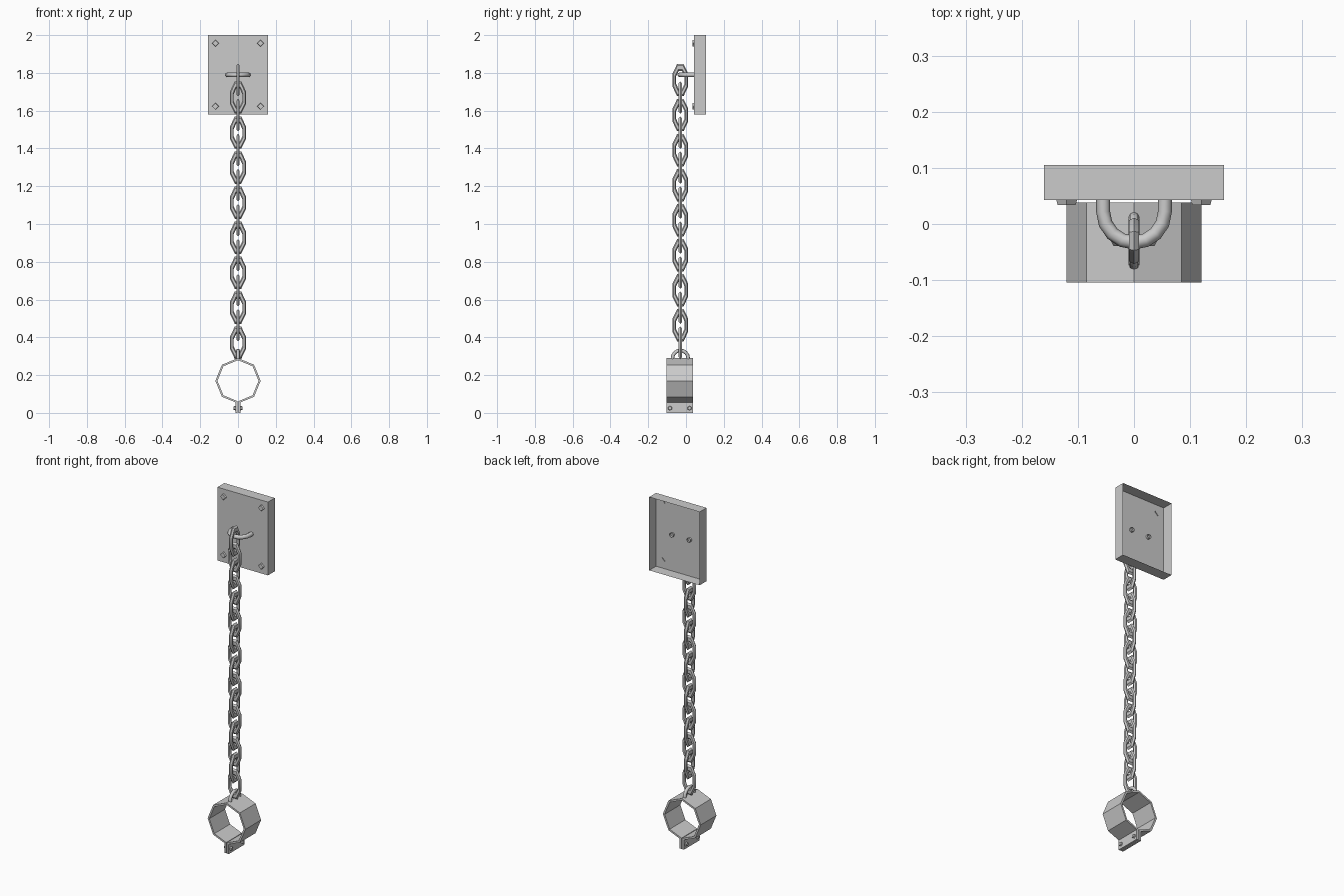
import bpy, bmesh
from math import sin, cos, pi
from mathutils import Vector, Matrix

if "Cube" in bpy.data.objects:
    bpy.data.objects.remove(bpy.data.objects["Cube"])

CY = -0.03  # y of the chain axis


def finish(bm, name, smooth=None):
    bmesh.ops.recalc_face_normals(bm, faces=bm.faces)
    me = bpy.data.meshes.new(name)
    bm.to_mesh(me)
    bm.free()
    ob = bpy.data.objects.new(name, me)
    bpy.context.collection.objects.link(ob)
    if smooth:
        bpy.ops.object.select_all(action='DESELECT')
        ob.select_set(True)
        bpy.context.view_layer.objects.active = ob
        bpy.ops.object.shade_smooth_by_angle(angle=smooth)
    return ob


def bridge(bm, rings, closed):
    n = len(rings[0])
    for k in range(len(rings) if closed else len(rings) - 1):
        a, b = rings[k], rings[(k + 1) % len(rings)]
        for j in range(n):
            bm.faces.new((a[j], a[(j + 1) % n], b[(j + 1) % n], b[j]))


def staple(name, R, r, leg, matrix, sides=8, segs=8):
    # U-shaped bar in local xy: legs run to -y, arc bulges to +y
    pts = [(R, -leg, 0)] + [(R * cos(pi * i / segs), R * sin(pi * i / segs), pi * i / segs)
                            for i in range(segs + 1)] + [(-R, -leg, pi)]
    bm = bmesh.new()
    rings = []
    for x, y, t in pts:
        out = Vector((cos(t), sin(t), 0))
        rings.append([bm.verts.new(Vector((x, y, 0)) + out * r * cos(2 * pi * j / sides)
                                   + Vector((0, 0, r * sin(2 * pi * j / sides))))
                      for j in range(sides)])
    bridge(bm, rings, False)
    bm.transform(matrix)
    return finish(bm, name, pi / 3)


def bolt(name, loc, axis, r, depth, sides=4):
    bm = bmesh.new()
    rot = Vector(axis).to_track_quat('Z', 'Y').to_matrix().to_4x4()
    bmesh.ops.create_cone(bm, cap_ends=True, segments=sides, radius1=r, radius2=r * 0.8, depth=depth,
                          matrix=Matrix.Translation(loc) @ rot)
    return finish(bm, name)


# Wall plate, open at the back
bm = bmesh.new()
bmesh.ops.create_cube(bm, size=1, matrix=Matrix.Translation((0, 0.074, 1.79))
                      @ Matrix.Diagonal((0.32, 0.062, 0.42, 1)))
back = [f for f in bm.faces if f.calc_center_median().y > 0.1]
bm.normal_update()
bmesh.ops.delete(bm, geom=back, context='FACES_ONLY')
plate = finish(bm, "wall_plate")

# Plate bolts
for sx in (-1, 1):
    for z in (1.623, 1.957):
        bolt("plate_bolt", (sx * 0.12, 0.041, z), (0, -1, 0), 0.02, 0.014)

# Wall staple
staple("wall_staple", 0.055, 0.0125, 0.032,
       Matrix.Translation((0, 0.022, 1.79)) @ Matrix.Rotation(pi, 4, 'X'))

# Chain links: stretched eight-segment rings, alternately turned
for k in range(16):
    bm = bmesh.new()
    rings = []
    for i in range(8):
        t = (i + 0.5) * pi / 4
        ring = []
        for j in range(6):
            p = 2 * pi * j / 6
            d = 0.0345 + 0.010 * cos(p)
            ring.append(bm.verts.new((d * cos(t), 0.0105 * sin(p), d * sin(t) * 2.08)))
        rings.append(ring)
    bridge(bm, rings, True)
    turn = Matrix.Rotation(pi / 2 if k % 2 == 0 else 0, 4, 'Z')
    bm.transform(Matrix.Translation((0, CY, 1.762 - 0.0927 * k)) @ turn)
    finish(bm, "chain_link", pi / 180 * 40)

# Cuff staple, standing across the top of the cuff
staple("cuff_staple", 0.0415, 0.0095, 0.01,
       Matrix.Translation((0, CY, 0.289)) @ Matrix.Rotation(pi / 2, 4, 'Z') @ Matrix.Rotation(pi / 2, 4, 'X'))

# Cuff: half of an octagonal band with its closing tab, mirrored
ZC, RO, RI = 0.17, 0.12, 0.109


def arc(r):
    return [(r * sin(a), ZC + r * cos(a)) for a in (0, pi / 4, pi / 2, 3 * pi / 4)]


profile = arc(RO) + [(0.014, 0.056), (0.014, 0), (0.002, 0), (0.002, 0.062)] + arc(RI)[::-1]
for side, name in ((1, "cuff_right"), (-1, "cuff_left")):
    bm = bmesh.new()
    f = bm.faces.new([bm.verts.new((side * x, -0.104, z)) for x, z in profile])
    ext = bmesh.ops.extrude_face_region(bm, geom=[f], use_keep_orig=True)
    bmesh.ops.translate(bm, vec=(0, 0.142, 0), verts=[v for v in ext['geom'] if isinstance(v, bmesh.types.BMVert)])
    finish(bm, name)
    # Tab bolts
    for y in (-0.085, 0.019):
        bolt("cuff_bolt", (side * 0.018, y, 0.025), (side, 0, 0), 0.012, 0.01, 6)
